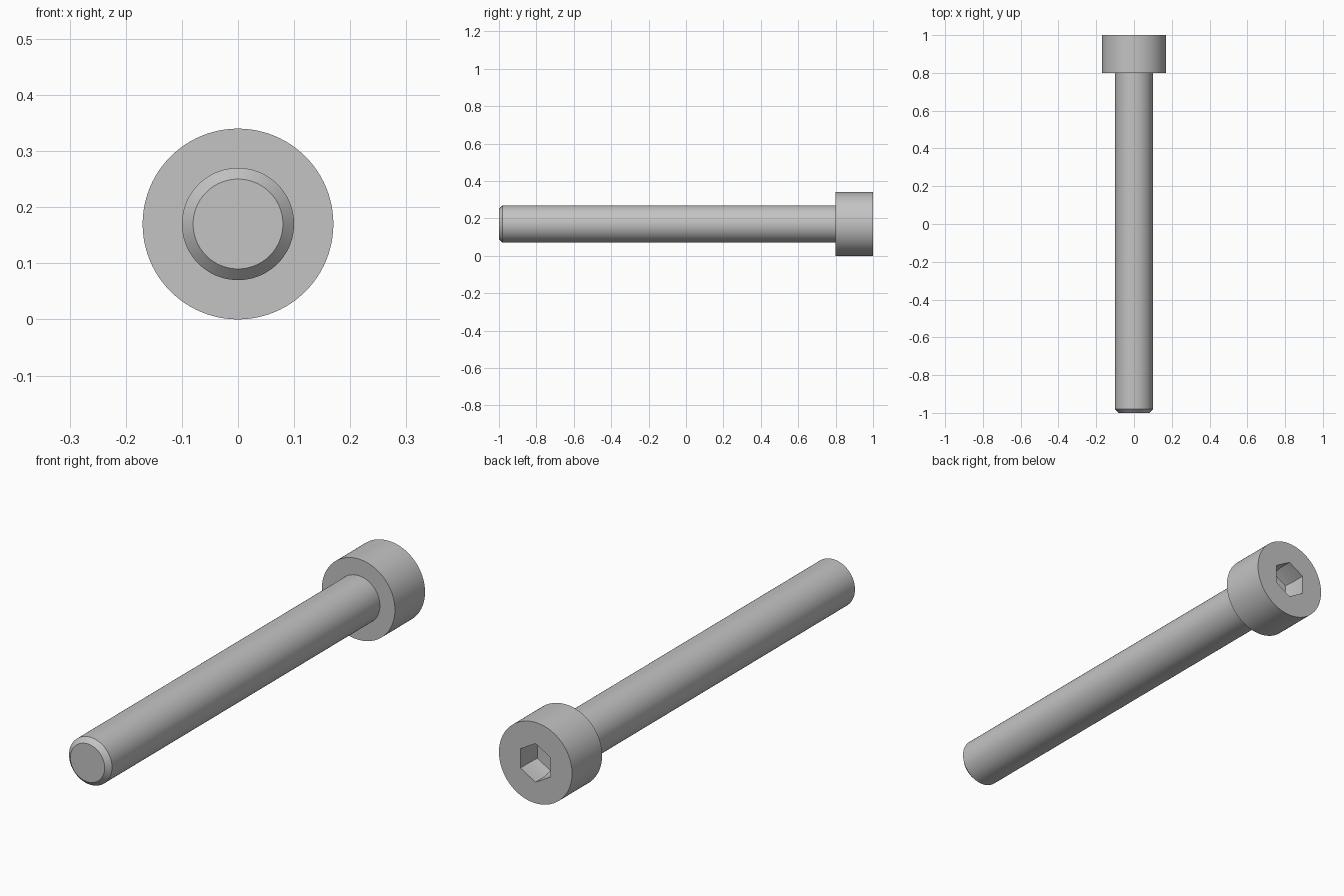
import bpy
import bmesh
import math

cube = bpy.data.objects.get("Cube")
if cube:
    bpy.data.objects.remove(cube, do_unlink=True)

AXIS_Z = 0.17    # height of the long axis
SIDES = 96       # round sections

steel = bpy.data.materials.new("steel_grey")
steel.use_nodes = True
GREY = (0.55, 0.55, 0.55, 1.0)
steel.diffuse_color = GREY
steel.node_tree.nodes["Principled BSDF"].inputs["Base Color"].default_value = GREY


def ring(bm, y, radius, sides):
    """Ring of vertices around the y axis, first one pointing up."""
    turn = 2 * math.pi / sides
    return [bm.verts.new((radius * math.sin(i * turn), y,
                          AXIS_Z + radius * math.cos(i * turn)))
            for i in range(sides)]


def skin(bm, rings):
    """Join consecutive rings with quads."""
    for a, b in zip(rings, rings[1:]):
        n = len(a)
        for i in range(n):
            j = (i + 1) % n
            bm.faces.new((a[i], a[j], b[j], b[i]))


def loop_edges(bm, verts):
    return [bm.edges.get((v, verts[i - 1])) for i, v in enumerate(verts)]


def finish(bm, name):
    bmesh.ops.recalc_face_normals(bm, faces=bm.faces[:])
    mesh = bpy.data.meshes.new(name)
    bm.to_mesh(mesh)
    bm.free()
    mesh.materials.append(steel)
    obj = bpy.data.objects.new(name, mesh)
    bpy.context.collection.objects.link(obj)
    bpy.ops.object.select_all(action='DESELECT')
    obj.select_set(True)
    bpy.context.view_layer.objects.active = obj
    bpy.ops.object.shade_smooth_by_angle(angle=math.radians(15))


# Shaft with a chamfered tip
bm = bmesh.new()
rings = [ring(bm, y, r, SIDES)
         for y, r in ((-1.0, 0.08), (-0.98, 0.1), (0.81, 0.1))]
skin(bm, rings)
bm.faces.new(rings[0])
bm.faces.new(rings[-1])
finish(bm, "shaft")

# Cylindrical head with a hexagonal socket in its back face
bm = bmesh.new()
outer = [ring(bm, y, 0.17, SIDES) for y in (0.8, 1.0)]
skin(bm, outer)
bm.faces.new(outer[0])
socket = [ring(bm, y, r, 6)
          for y, r in ((1.0, 0.081), (0.94, 0.081), (0.9, 0.071))]
skin(bm, socket)
bm.faces.new(socket[-1])
bmesh.ops.triangle_fill(
    bm, use_beauty=True, normal=(0, 1, 0),
    edges=loop_edges(bm, outer[-1]) + loop_edges(bm, socket[0]))
finish(bm, "head")
